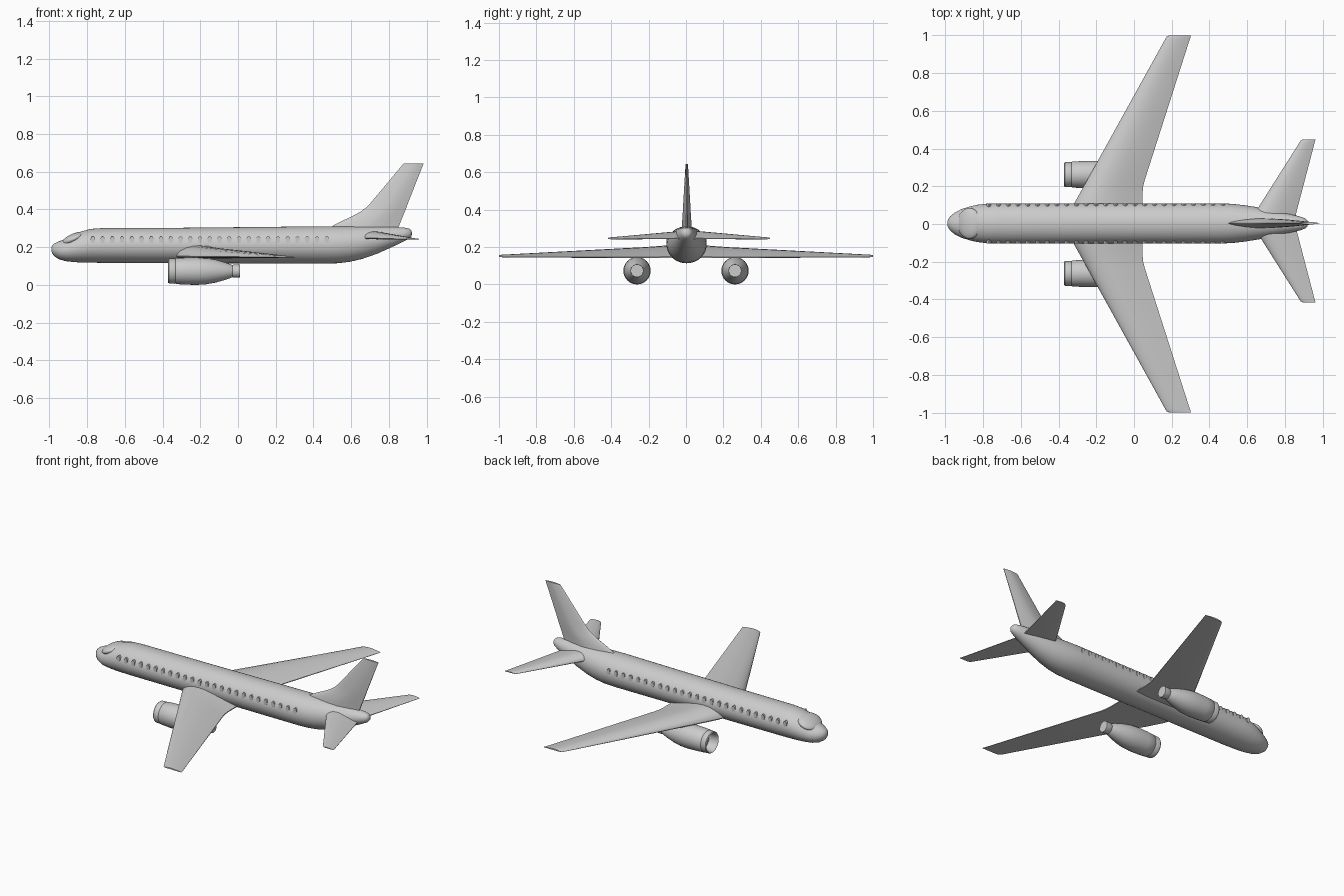
import bpy, bmesh, math
from mathutils import Vector


def finish(bm, name, angle=35, mirror=False, loc=(0, 0, 0)):
    bmesh.ops.remove_doubles(bm, verts=bm.verts, dist=1e-5)
    bmesh.ops.recalc_face_normals(bm, faces=bm.faces)
    me = bpy.data.meshes.new(name)
    bm.to_mesh(me)
    bm.free()
    ob = bpy.data.objects.new(name, me)
    bpy.context.collection.objects.link(ob)
    ob.location = loc
    bpy.ops.object.select_all(action='DESELECT')
    ob.select_set(True)
    bpy.context.view_layer.objects.active = ob
    bpy.ops.object.shade_smooth_by_angle(angle=math.radians(angle))
    if mirror:
        m = ob.modifiers.new("mirror", 'MIRROR')
        m.use_axis = (False, True, False)
    return ob


def loft(rings, bm=None):
    bm = bm or bmesh.new()
    rows = [[bm.verts.new(p) for p in r] for r in rings]
    n = len(rows[0])
    for a, b in zip(rows, rows[1:]):
        for i in range(n):
            bm.faces.new((a[i], a[(i + 1) % n], b[(i + 1) % n], b[i]))
    bm.faces.new(rows[0])
    bm.faces.new(rows[-1])
    return bm


def circle(n):
    return [(math.cos(2 * math.pi * i / n), math.sin(2 * math.pi * i / n)) for i in range(n)]


# Fuselage: stations of x, bottom z, top z, half width
body = [(-.99, .182, .194, .006), (-.987, .170, .206, .02), (-.975, .153, .219, .038),
        (-.95, .136, .231, .058), (-.915, .126, .243, .076), (-.87, .121, .266, .090),
        (-.83, .119, .284, .099), (-.78, .118, .297, .105), (-.72, .117, .301, .107),
        (-.3, .116, .303, .107), (.1, .114, .307, .107), (.46, .113, .311, .107),
        (.53, .115, .311, .103), (.59, .122, .311, .096), (.66, .138, .311, .085),
        (.74, .166, .310, .069), (.82, .202, .308, .051), (.88, .231, .304, .037),
        (.908, .246, .299, .027), (.919, .257, .289, .016), (.922, .267, .279, .006)]
rings = [[(x, .003 + w * c, (a + b) / 2 + (b - a) / 2 * s) for c, s in circle(40)]
         for x, a, b, w in body]
finish(loft(rings), "fuselage", 50)

# Flat-bottomed aerofoil section: chord fraction, height fraction
foil = [(0, .2), (.012, .42), (.05, .62), (.12, .82), (.22, .96), (.32, 1), (.45, .95),
        (.6, .78), (.75, .56), (.9, .3), (1, .12), (1, .03), (.8, 0), (.4, 0), (.1, .02), (.02, .08)]


def panel(name, stations, y_off=0):
    rings = [[(x0 + (x1 - x0) * u, y, z + t * v) for u, v in foil]
             for y, x0, x1, z, t in stations]
    finish(loft(rings), name, 40, True, (0, y_off, 0))


# Wings and tailplane: y, leading edge x, trailing edge x, bottom z, thickness
panel("wings", [(.03, -.345, .045, .14, .075), (.11, -.317, .045, .14, .068),
                (.16, -.289, .045, .14, .064), (.2, -.267, .049, .14, .061),
                (.23, -.25, .056, .14, .059), (.98, .165, .296, .145, .014),
                (.993, .173, .3, .146, .012), (1.0, .187, .302, .147, .009)])
panel("tailplane", [(.01, .622, .853, .242, .046), (.06, .652, .865, .242, .042),
                    (.415, .877, .958, .241, .011), (.427, .885, .961, .242, .009),
                    (.433, .896, .963, .243, .006)], .016)

# Fin with dorsal fillet: z, leading edge x, trailing edge x, half thickness
fin = [(.28, .47, .842, .027), (.315, .505, .855, .026), (.345, .565, .867, .024),
       (.37, .617, .877, .0225), (.39, .652, .885, .021), (.41, .68, .893, .02),
       (.44, .708, .904, .0185), (.635, .871, .981, .007), (.645, .88, .985, .006)]
half = [(.02, .15), (.1, .4), (.25, .72), (.45, .97), (.6, 1), (.8, .65), (1, .12)]
outline = [(0, 0)] + half + [(u, -v) for u, v in reversed(half)]
finish(loft([[(x0 + (x1 - x0) * u, .004 + t * v, z) for u, v in outline]
             for z, x0, x1, t in fin]), "fin", 40)

# Engines: turned profile of x and radius, with hollow intake and exhaust collar
prof = [(-.31, .001), (-.31, .052), (-.355, .054), (-.367, .058), (-.37, .062), (-.365, .066),
        (-.335, .067), (-.332, .0655), (-.328, .0685), (-.28, .0715), (-.22, .073),
        (-.17, .070), (-.12, .061), (-.07, .047), (-.036, .035), (-.03, .032),
        (-.024, .035), (.01, .034), (.01, .001)]
finish(loft([[(x, .262 + r * c, .073 + r * s) for c, s in circle(32)] for x, r in prof]),
       "engines", 35, True)

# Intake fan hubs
finish(loft([[(x, .262 + r * c, .073 + r * s) for c, s in circle(16)]
             for x, r in [(-.308, .018), (-.325, .014), (-.335, .002)]]),
       "fan_hubs", 40, True)

# Cabin windows: a straight row of thin oval plates along both sides
bm = bmesh.new()
for i in range(25):
    x = -.77 + .0517 * i
    loft([[(x + .012 * c, y, .24 + .018 * s) for c, s in circle(14)] for y in (.085, .106)], bm)
finish(bm, "cabin_windows", 35, True, (0, .003, 0))

# Cockpit windshield: a tilted, flattened bulge over the nose
bm = bmesh.new()
bmesh.ops.create_uvsphere(bm, u_segments=32, v_segments=16, radius=1)
bmesh.ops.scale(bm, verts=bm.verts, vec=Vector((.068, .082, .027)))
shield = finish(bm, "windshield", 60, False, (-.873, .003, .244))
shield.rotation_euler = (0, math.radians(-24), 0)
